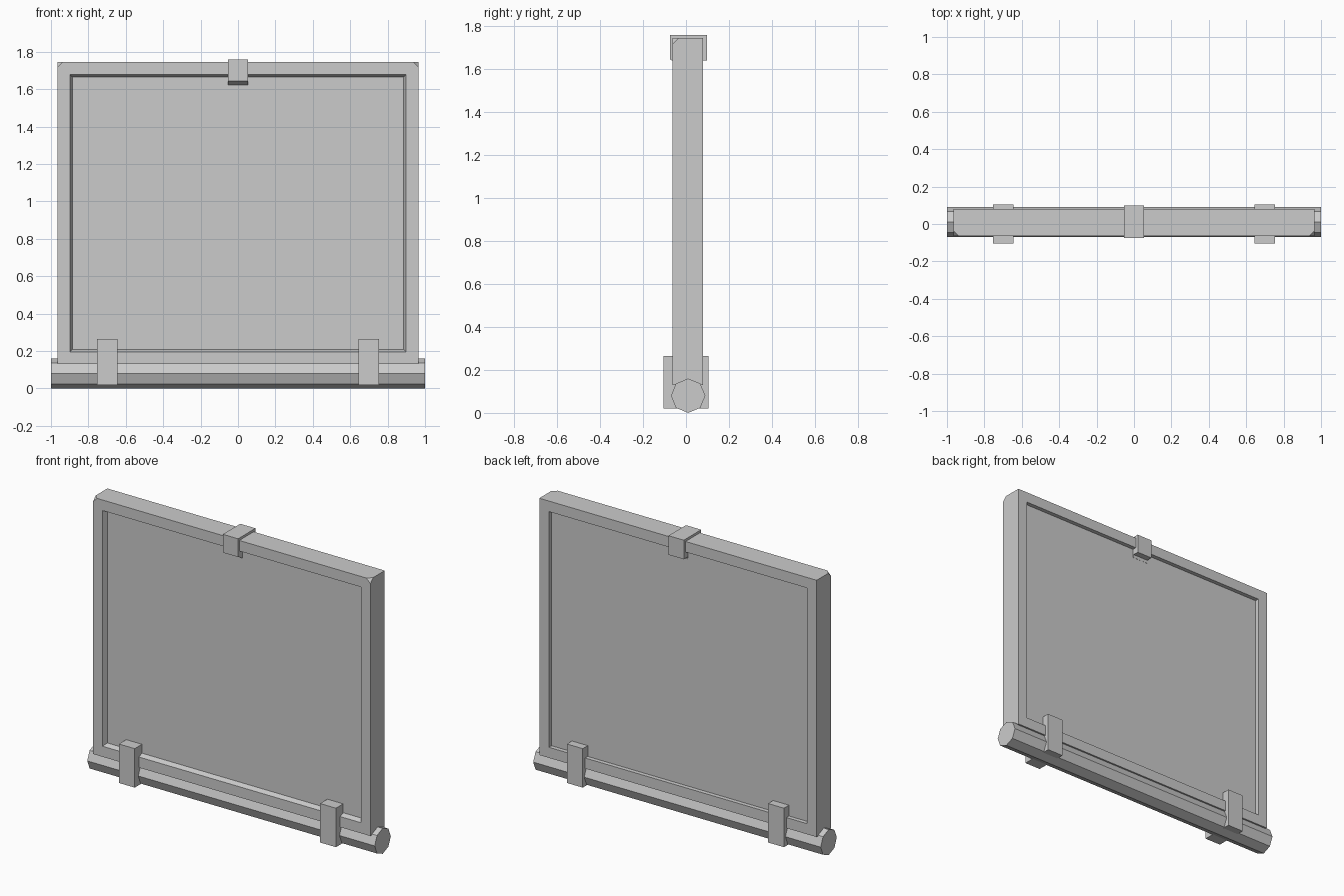
import bpy, bmesh, math
from mathutils import Vector, Matrix

cube = bpy.data.objects.get("Cube")
if cube:
    bpy.data.objects.remove(cube, do_unlink=True)

# One plain grey for every part
grey = bpy.data.materials.new("light_grey")
grey.use_nodes = True
colour = (0.6, 0.6, 0.6, 1)
grey.diffuse_color = colour
grey.node_tree.nodes["Principled BSDF"].inputs["Base Color"].default_value = colour


def finish(name, bm):
    bmesh.ops.recalc_face_normals(bm, faces=bm.faces)
    mesh = bpy.data.meshes.new(name)
    bm.to_mesh(mesh)
    bm.free()
    mesh.materials.append(grey)
    obj = bpy.data.objects.new(name, mesh)
    bpy.context.collection.objects.link(obj)
    return obj


def box(lo, hi):
    lo, hi = Vector(lo), Vector(hi)
    bm = bmesh.new()
    bmesh.ops.create_cube(bm, size=1, matrix=Matrix.Translation((lo + hi) / 2)
                          @ Matrix.Diagonal((*(hi - lo), 1)))
    return bm


def extrude_x(name, profile, x0, x1):
    """Extrude a (y, z) outline along x."""
    bm = bmesh.new()
    face = bm.faces.new([bm.verts.new((x0, y, z)) for y, z in profile])
    grown = bmesh.ops.extrude_face_region(bm, geom=[face])["geom"]
    bm.faces.ensure_lookup_table()
    bmesh.ops.translate(bm, vec=(x1 - x0, 0, 0),
                        verts=[v for v in grown if isinstance(v, bmesh.types.BMVert)])
    return finish(name, bm)


# Framed panel: sloped recess in front, straight recess behind
HALF, TOP, FRONT, BACK = 0.965, 1.745, -0.063, 0.08
bm = box((-HALF, FRONT, 0.13), (HALF, BACK, TOP))
bm.normal_update()
for side, slope, depth in ((-1, 0.018, 0.03), (1, 0.001, 0.025)):
    face = next(f for f in bm.faces if f.normal.y * side > 0.9)
    bmesh.ops.inset_region(bm, faces=[face], thickness=0.094)
    bmesh.ops.inset_region(bm, faces=[face], thickness=slope, depth=-depth)
# Clip the two upper front corners
CUT = 0.028
for s in (-1, 1):
    cut = bmesh.ops.bisect_plane(
        bm, geom=bm.verts[:] + bm.edges[:] + bm.faces[:],
        plane_co=(s * HALF, FRONT, TOP - CUT), plane_no=(s, -1, 1), clear_outer=True)
    rim = [e for e in cut["geom_cut"] if isinstance(e, bmesh.types.BMEdge)]
    bmesh.ops.edgeloop_fill(bm, edges=rim)
finish("framed_panel", bm)

# Eight-sided bottom rod
R = 0.08
ring = [(0.01 + R * math.sin(i * math.pi / 4), R + R * math.cos(i * math.pi / 4))
        for i in range(8)]
extrude_x("bottom_rod", ring, -1, 1)

# Lower brackets holding the rod to the frame
for side, s in (("left", 1), ("right", -1)):
    finish(side + "_bracket", box((s * 0.7 - 0.055, -0.105, 0.02),
                                  (s * 0.7 + 0.055, 0.105, 0.265)))

# Upper clip wrapped over the top rail
extrude_x("top_clip", [(-0.075, 1.76), (-0.075, 1.645), (-0.063, 1.64), (-0.032, 1.622),
                       (0.056, 1.622), (0.06, 1.64), (0.098, 1.64), (0.098, 1.76)],
          -0.053, 0.053)
